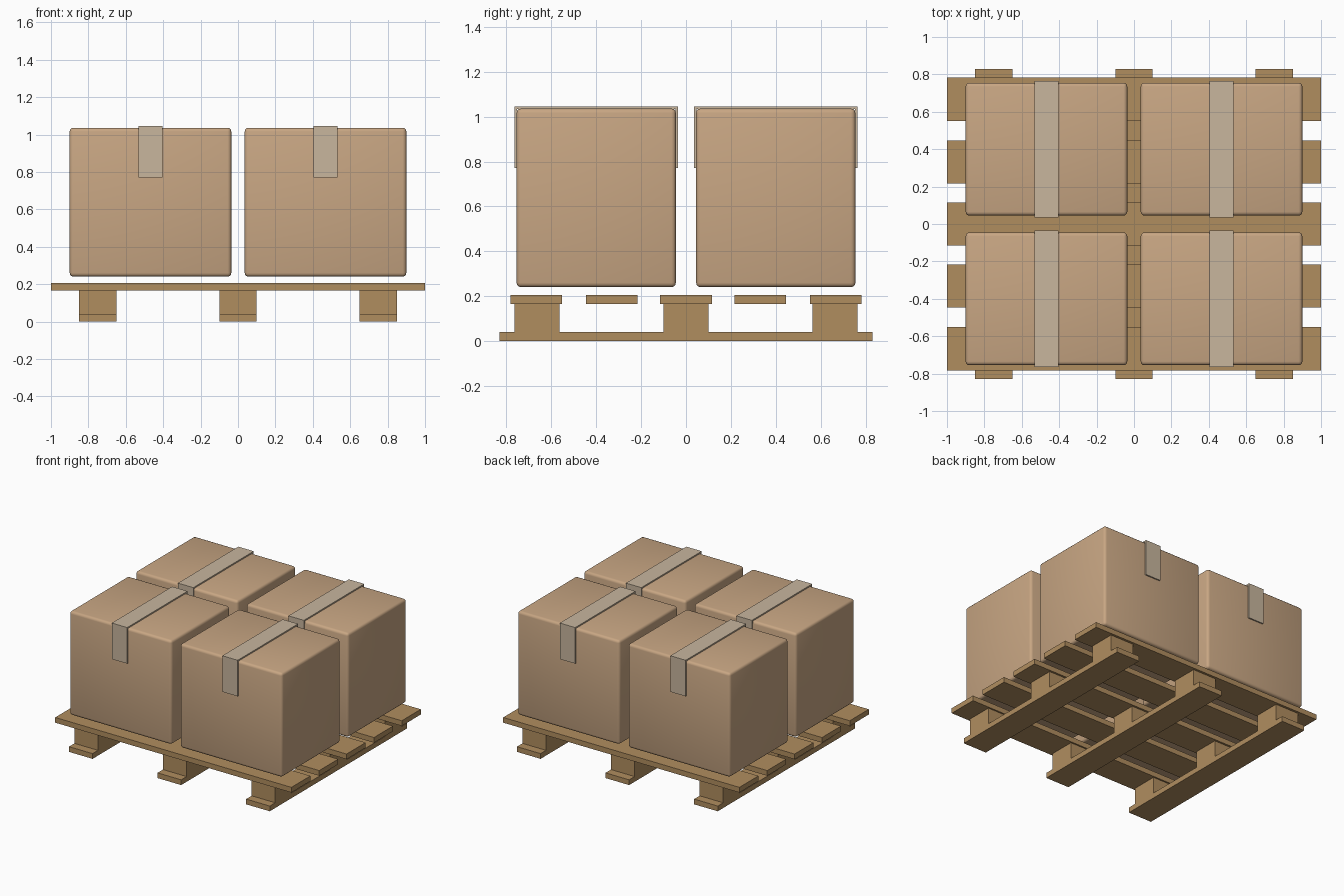
import bpy, bmesh

if "Cube" in bpy.data.objects:
    bpy.data.objects.remove(bpy.data.objects["Cube"])


def srgb(r, g, b):
    f = lambda c: (c / 255 / 12.92) if c < 10 else ((c / 255 + 0.055) / 1.055) ** 2.4
    return (f(r), f(g), f(b), 1)


def material(name, rgb):
    m = bpy.data.materials.new(name)
    m.diffuse_color = srgb(*rgb)
    m.use_nodes = True
    m.node_tree.nodes["Principled BSDF"].inputs["Base Color"].default_value = m.diffuse_color
    return m


WOOD = material("pallet wood", (176, 141, 95))
CARD = material("cardboard", (200, 166, 131))
TAPE = material("packing tape", (200, 182, 158))


def block(name, x, y, z, mat):
    """Box from (min, max) ranges on each axis."""
    bm = bmesh.new()
    bmesh.ops.create_cube(bm, size=1)
    for v in bm.verts:
        v.co = [r[0] if c < 0 else r[1] for c, r in zip(v.co, (x, y, z))]
    return finish(name, bm, mat)


def finish(name, bm, mat):
    bmesh.ops.recalc_face_normals(bm, faces=bm.faces)
    me = bpy.data.meshes.new(name)
    bm.to_mesh(me)
    bm.free()
    me.materials.append(mat)
    ob = bpy.data.objects.new(name, me)
    bpy.context.collection.objects.link(ob)
    return ob


def around(c, half):
    return (c - half, c + half)


# Pallet deck boards
for y in (-0.667, -0.331, 0, 0.331, 0.667):
    block("deck_board", (-1, 1), around(y, 0.115), (0.165, 0.205), WOOD)

# Pallet runners and spacer blocks
for x in (-0.75, 0, 0.75):
    block("runner", around(x, 0.1), (-0.83, 0.83), (0, 0.04), WOOD)
    for y in (-0.664, 0, 0.664):
        block("spacer", around(x, 0.1), around(y, 0.1), (0.04, 0.165), WOOD)


def tape_strip(x, y):
    """Thin strip folded over the top of a carton."""
    outer = [(-0.365, 0.77), (-0.365, 1.046), (0.365, 1.046), (0.365, 0.77)]
    inner = [(0.354, 0.77), (0.354, 1.034), (-0.354, 1.034), (-0.354, 0.77)]
    bm = bmesh.new()
    vs = [bm.verts.new((x - 0.065, y + a, z)) for a, z in outer + inner]
    face = bm.faces.new(vs)
    ext = bmesh.ops.extrude_face_region(bm, geom=[face])
    moved = [g for g in ext["geom"] if isinstance(g, bmesh.types.BMVert)]
    bmesh.ops.translate(bm, verts=moved, vec=(0.13, 0, 0))
    finish("tape_strip", bm, TAPE)


# Four taped cartons with softly rounded edges
for x in (-0.468, 0.468):
    for y in (-0.4, 0.4):
        box = block("carton", around(x, 0.432), around(y, 0.355), (0.24, 1.036), CARD)
        bev = box.modifiers.new("soft_edges", "BEVEL")
        bev.width = 0.02
        bev.segments = 3
        for p in box.data.polygons:
            p.use_smooth = True
        tape_strip(x, y)
